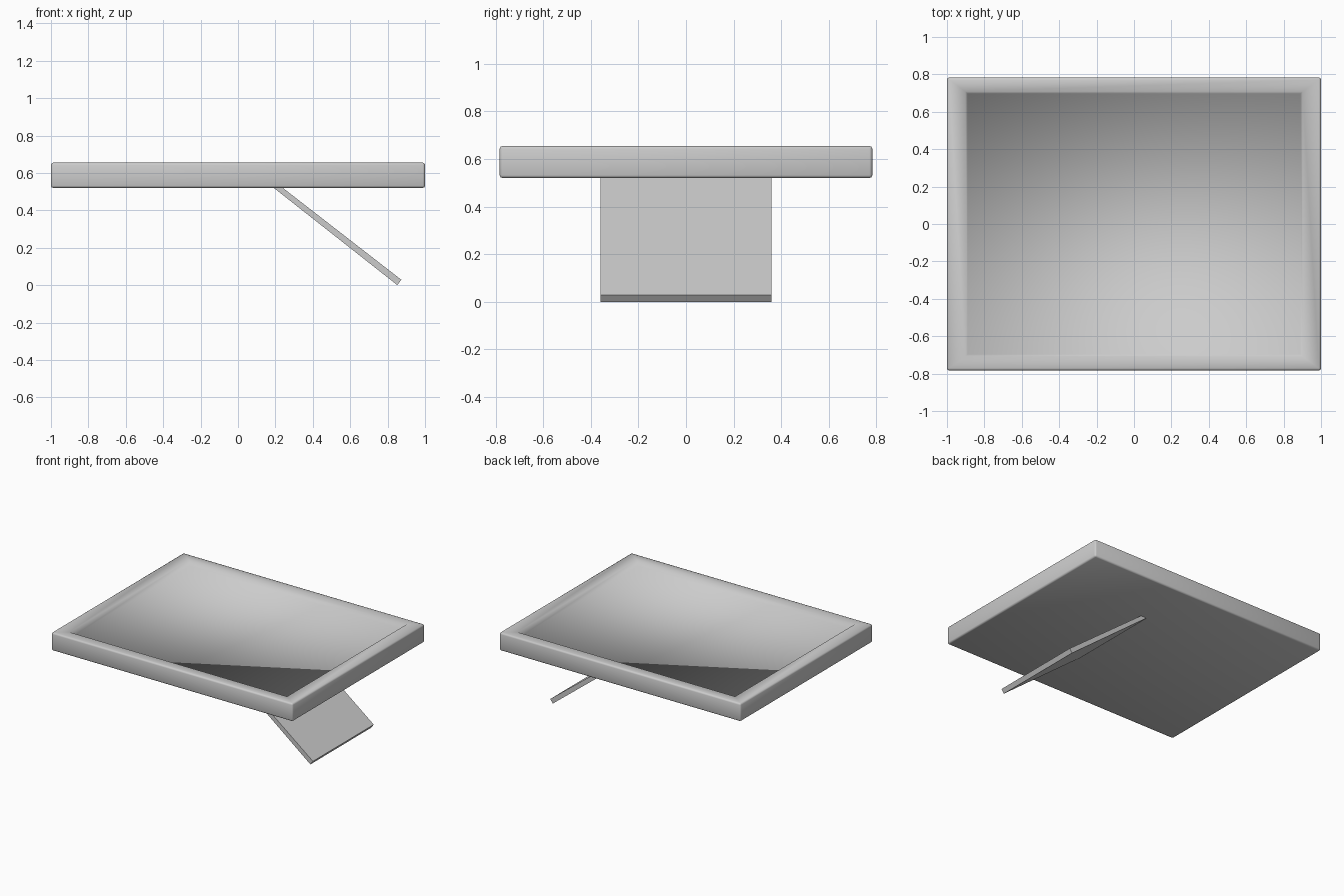
import bpy, bmesh

if "Cube" in bpy.data.objects:
    bpy.data.objects.remove(bpy.data.objects["Cube"])

def finish(name, bm):
    bmesh.ops.recalc_face_normals(bm, faces=bm.faces[:])
    me = bpy.data.meshes.new(name)
    bm.to_mesh(me)
    bm.free()
    ob = bpy.data.objects.new(name, me)
    bpy.context.collection.objects.link(ob)
    return ob

# Display frame: rectangular loops stacked from underside to recessed floor
def rect(bm, hx, hy, z):
    return [bm.verts.new((sx * hx, sy * hy, z))
            for sx, sy in ((-1, -1), (1, -1), (1, 1), (-1, 1))]

bm = bmesh.new()
HX, HY = 1.0, 0.783
loops = [rect(bm, HX, HY, 0.52), rect(bm, HX, HY, 0.655),
         rect(bm, 0.902, 0.708, 0.655), rect(bm, 0.89, 0.697, 0.617)]
bm.faces.new(loops[0])
bm.faces.new(loops[-1])
for a, b in zip(loops, loops[1:]):
    for i in range(4):
        j = (i + 1) % 4
        bm.faces.new((a[i], a[j], b[j], b[i]))

# Soft outer edges
outer = set(loops[0] + loops[1])
edges = [e for e in bm.edges if e.verts[0] in outer and e.verts[1] in outer]
bmesh.ops.bevel(bm, geom=edges, offset=0.012, segments=2, profile=0.5,
                affect='EDGES')
frame = finish("display_frame", bm)
for p in frame.data.polygons:
    p.use_smooth = True

# Tilted support leg: slanted side profile extruded across y
profile = [(0.852, 0.0), (0.873, 0.029), (0.214, 0.54), (0.166, 0.54)]
bm = bmesh.new()
face = bm.faces.new([bm.verts.new((x, -0.36, z)) for x, z in profile])
ext = bmesh.ops.extrude_face_region(bm, geom=[face])
bmesh.ops.translate(bm, vec=(0, 0.72, 0),
                    verts=[v for v in ext["geom"] if isinstance(v, bmesh.types.BMVert)])
finish("support_leg", bm)
